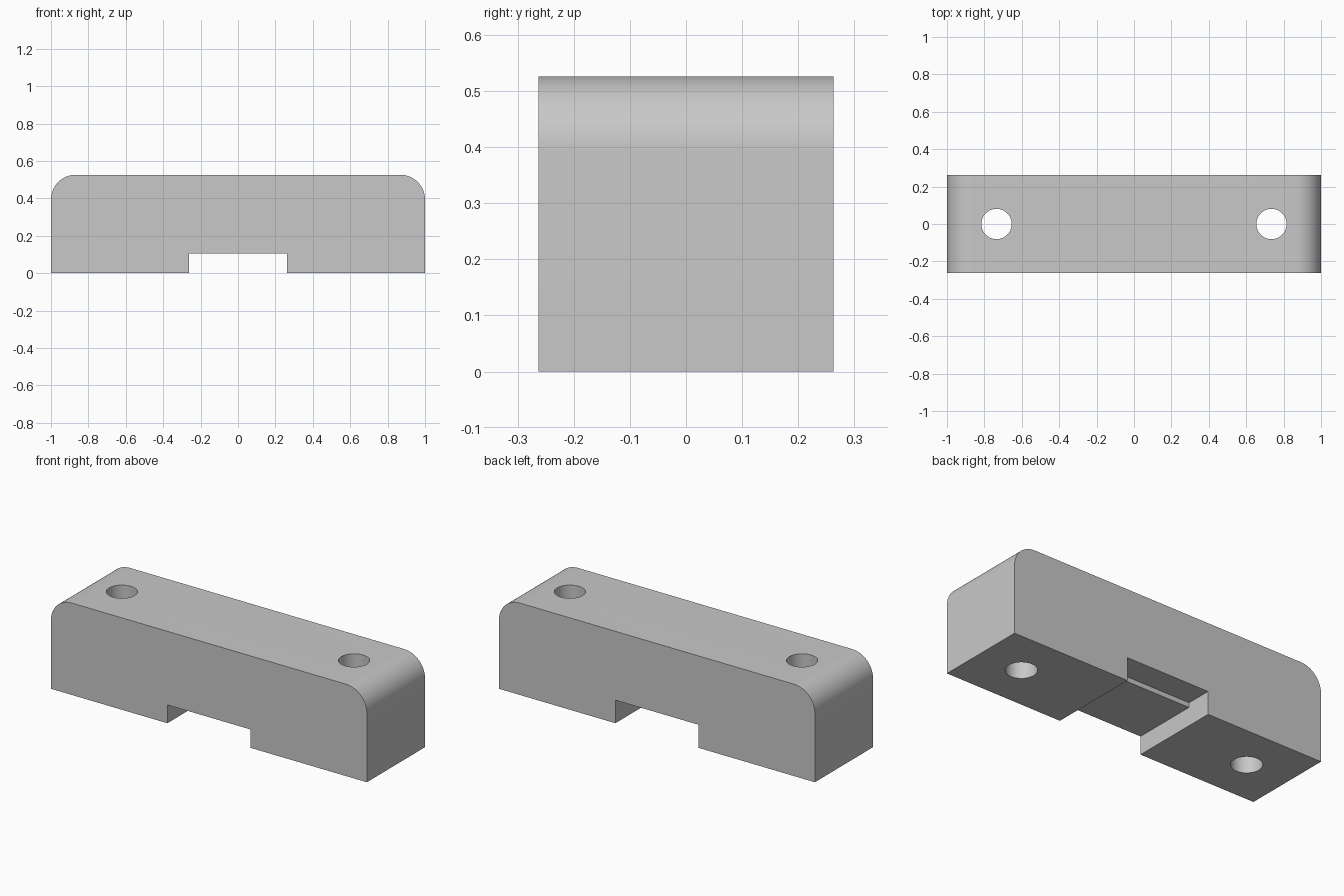
import bpy, bmesh, math
from mathutils import Vector

cube = bpy.data.objects.get("Cube")
if cube:
    bpy.data.objects.remove(cube, do_unlink=True)

HALF_W, HALF_D, HEIGHT = 1.0, 0.263, 0.526
FILLET = 0.132
NOTCH_HALF, NOTCH_LOW, NOTCH_HIGH, STEP_Y = 0.263, 0.105, 0.132, 0.115
HOLE_X, HOLE_R = 0.735, 0.081

grey = bpy.data.materials.new("neutral grey")
grey.use_nodes = True
COLOUR = (0.58, 0.58, 0.58, 1)
grey.diffuse_color = COLOUR
grey.node_tree.nodes["Principled BSDF"].inputs["Base Color"].default_value = COLOUR


def prism(name, points, sweep):
    """Extrude a closed outline of 3D points along a vector."""
    bm = bmesh.new()
    face = bm.faces.new([bm.verts.new(p) for p in points])
    result = bmesh.ops.extrude_face_region(bm, geom=[face])
    moved = [v for v in result["geom"] if isinstance(v, bmesh.types.BMVert)]
    bmesh.ops.translate(bm, verts=moved, vec=Vector(sweep))
    if face.is_valid and len([f for f in bm.faces if len(f.verts) == len(points)]) < 2:
        bm.faces.new([v for v in bm.verts if v not in moved])
    bmesh.ops.recalc_face_normals(bm, faces=bm.faces)
    mesh = bpy.data.meshes.new(name)
    bm.to_mesh(mesh)
    bm.free()
    mesh.materials.append(grey)
    obj = bpy.data.objects.new(name, mesh)
    bpy.context.collection.objects.link(obj)
    return obj


def arc(cx, cz, radius, start, end, steps):
    angles = [math.radians(start + (end - start) * i / steps) for i in range(steps + 1)]
    return [(cx + radius * math.cos(a), cz + radius * math.sin(a)) for a in angles]


# Block outline with rounded upper corners, swept front to back
outline = [(-HALF_W, 0), (HALF_W, 0)]
outline += arc(HALF_W - FILLET, HEIGHT - FILLET, FILLET, 0, 90, 16)
outline += arc(FILLET - HALF_W, HEIGHT - FILLET, FILLET, 90, 180, 16)
block = prism("mounting_block", [(x, -HALF_D, z) for x, z in outline], (0, 2 * HALF_D, 0))

# Underside channel, with a taller step at the back
stepped = [(-0.5, -0.2), (0.5, -0.2), (0.5, NOTCH_HIGH), (STEP_Y, NOTCH_HIGH),
           (STEP_Y, NOTCH_LOW), (-0.5, NOTCH_LOW)]
cutters = [prism("channel_cutter", [(-NOTCH_HALF, y, z) for y, z in stepped],
                 (2 * NOTCH_HALF, 0, 0))]

# Vertical screw holes
for side, label in ((-1, "right"), (1, "left")):
    ring = arc(side * HOLE_X, 0, HOLE_R, 0, 360, 48)[:-1]
    cutters.append(prism(label + "_hole_cutter", [(x, y, -0.2) for x, y in ring], (0, 0, 1)))

# Cut the block, then discard the cutters
bpy.ops.object.select_all(action="DESELECT")
bpy.context.view_layer.objects.active = block
block.select_set(True)
for cutter in cutters:
    cutter.hide_render = True
    mod = block.modifiers.new(cutter.name, "BOOLEAN")
    mod.operation = "DIFFERENCE"
    mod.solver = "EXACT"
    mod.object = cutter
    bpy.ops.object.modifier_apply(modifier=mod.name)
    bpy.data.objects.remove(cutter, do_unlink=True)

bpy.ops.object.shade_smooth_by_angle(angle=math.radians(30))
